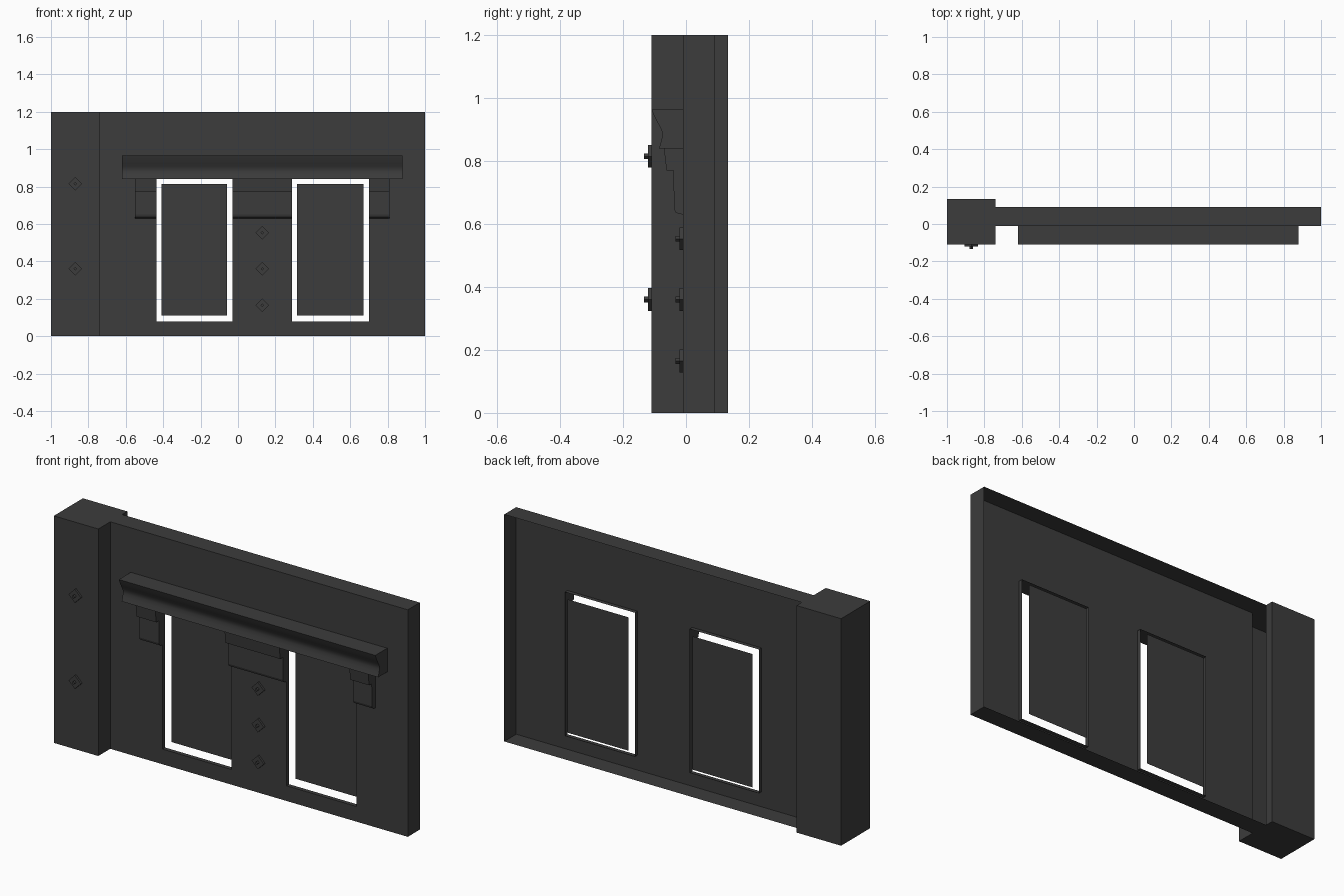
import bpy, bmesh
from mathutils import Vector

cube = bpy.data.objects.get("Cube")
if cube:
    bpy.data.objects.remove(cube, do_unlink=True)

mat = bpy.data.materials.new("charcoal grey")
mat.use_nodes = True
COLOUR = (0.045, 0.045, 0.045, 1)
mat.diffuse_color = COLOUR
mat.node_tree.nodes["Principled BSDF"].inputs["Base Color"].default_value = COLOUR

FACE, BACK, TOP = -0.01, 0.09, 1.2      # wall sheet, flange edge, height
SPLIT = -0.74                           # column meets wall
HOLES = [(-0.435, -0.03), (0.29, 0.70)]
SILL, HEAD = 0.08, 0.84


def finish(name, bm, recalc=False):
    bmesh.ops.remove_doubles(bm, verts=bm.verts, dist=0.0001)
    if recalc:
        bmesh.ops.recalc_face_normals(bm, faces=bm.faces)
    mesh = bpy.data.meshes.new(name)
    bm.to_mesh(mesh)
    bm.free()
    mesh.materials.append(mat)
    obj = bpy.data.objects.new(name, mesh)
    bpy.context.collection.objects.link(obj)
    return obj


def quad(bm, a, b, c, d):
    return bm.faces.new([bm.verts.new(p) for p in (a, b, c, d)])


def upright(bm, p, q, z0, z1):
    """Vertical sheet between two plan points, facing right of p to q."""
    quad(bm, (*p, z0), (*q, z0), (*q, z1), (*p, z1))


def level(bm, x0, x1, y0, y1, z, up):
    pts = [(x0, y0, z), (x1, y0, z), (x1, y1, z), (x0, y1, z)]
    quad(bm, *(pts if up else pts[::-1]))


def prism(name, profile, x0, x1):
    """Extrude a (y, z) profile along x."""
    bm = bmesh.new()
    face = bm.faces.new([bm.verts.new((x0, y, z)) for y, z in profile])
    out = bmesh.ops.extrude_face_region(bm, geom=[face])
    moved = [v for v in out["geom"] if isinstance(v, bmesh.types.BMVert)]
    bmesh.ops.translate(bm, verts=moved, vec=(x1 - x0, 0, 0))
    return finish(name, bm, True)


# Wall: a front sheet with two openings, short reveals and rear flanges
bm = bmesh.new()
xs = [SPLIT] + [x for hole in HOLES for x in hole] + [1]
zs = [0, SILL, HEAD, TOP]
for i in range(len(xs) - 1):
    for j in range(3):
        if (xs[i], xs[i + 1]) in HOLES and j == 1:
            continue
        upright(bm, (xs[i], FACE), (xs[i + 1], FACE), zs[j], zs[j + 1])
LIP = 0.012
for x0, x1 in HOLES:
    upright(bm, (x0, FACE), (x0, LIP), SILL, HEAD)
    upright(bm, (x1, LIP), (x1, FACE), SILL, HEAD)
    level(bm, x0, x1, FACE, LIP, SILL, True)
    level(bm, x0, x1, FACE, LIP, HEAD, False)
upright(bm, (1, FACE), (1, BACK), 0, TOP)
level(bm, SPLIT, 1, FACE, BACK, TOP, True)
level(bm, SPLIT, 1, FACE, BACK, 0, False)
finish("wall", bm)

# Panes set back behind the openings
for side, (x0, x1) in zip(("right", "left"), HOLES):
    bm = bmesh.new()
    upright(bm, (x0 + 0.026, 0.028), (x1 - 0.028, 0.028), SILL + 0.03, HEAD - 0.025)
    finish(side + "_window_pane", bm)

# Hollow column, open where it joins the cavity behind the wall
F, R = -0.11, 0.133
bm = bmesh.new()
upright(bm, (-1, F), (SPLIT, F), 0, TOP)
upright(bm, (SPLIT, F), (SPLIT, FACE), 0, TOP)
upright(bm, (SPLIT, BACK), (SPLIT, R), 0, TOP)
upright(bm, (SPLIT, R), (-1, R), 0, TOP)
upright(bm, (-1, R), (-1, F), 0, TOP)
level(bm, -1, SPLIT, F, R, TOP, True)
level(bm, -1, SPLIT, F, R, 0, False)
finish("column", bm)

# Cornice with a hollow moulded front
cove = [(-0.11, 0.965), (-0.102, 0.945), (-0.092, 0.925), (-0.082, 0.908),
        (-0.076, 0.893), (-0.075, 0.88), (-0.079, 0.862), (-0.086, 0.84)]
cornice = prism("cornice", [(FACE, 0.965)] + cove + [(FACE, 0.84)], -0.62, 0.88)
bpy.context.view_layer.objects.active = cornice
cornice.select_set(True)
bpy.ops.object.shade_smooth_by_angle(angle=0.6)
cornice.select_set(False)

# Stepped brackets beneath the cornice
bracket = [(FACE, 0.84), (-0.07, 0.84), (-0.062, 0.77), (-0.04, 0.77),
           (-0.038, 0.65), (-0.034, 0.638), (-0.025, 0.633), (FACE, 0.63)]
for name, x0, x1 in (("right", -0.55, -0.435), ("centre", -0.03, 0.29), ("left", 0.70, 0.81)):
    prism(name + "_bracket", bracket, x0, x1)


# Diamond plates with a small stud
def diamond(bm, x, z, r, y0, y1):
    ring = [(x - r, z), (x, z - r), (x + r, z), (x, z + r)]
    face = bm.faces.new([bm.verts.new((px, y0, pz)) for px, pz in ring])
    out = bmesh.ops.extrude_face_region(bm, geom=[face])
    moved = [v for v in out["geom"] if isinstance(v, bmesh.types.BMVert)]
    bmesh.ops.translate(bm, verts=moved, vec=Vector((0, y1 - y0, 0)))


def bolts(name, x, y, heights):
    for n, z in enumerate(heights, 1):
        bm = bmesh.new()
        diamond(bm, x, z, 0.036, y, y - 0.011)
        diamond(bm, x, z, 0.009, y - 0.011, y - 0.024)
        finish(f"{name}_bolt_{n}", bm, True)


bolts("column", -0.87, F, (0.36, 0.815))
bolts("wall", 0.13, FACE, (0.165, 0.36, 0.553))
